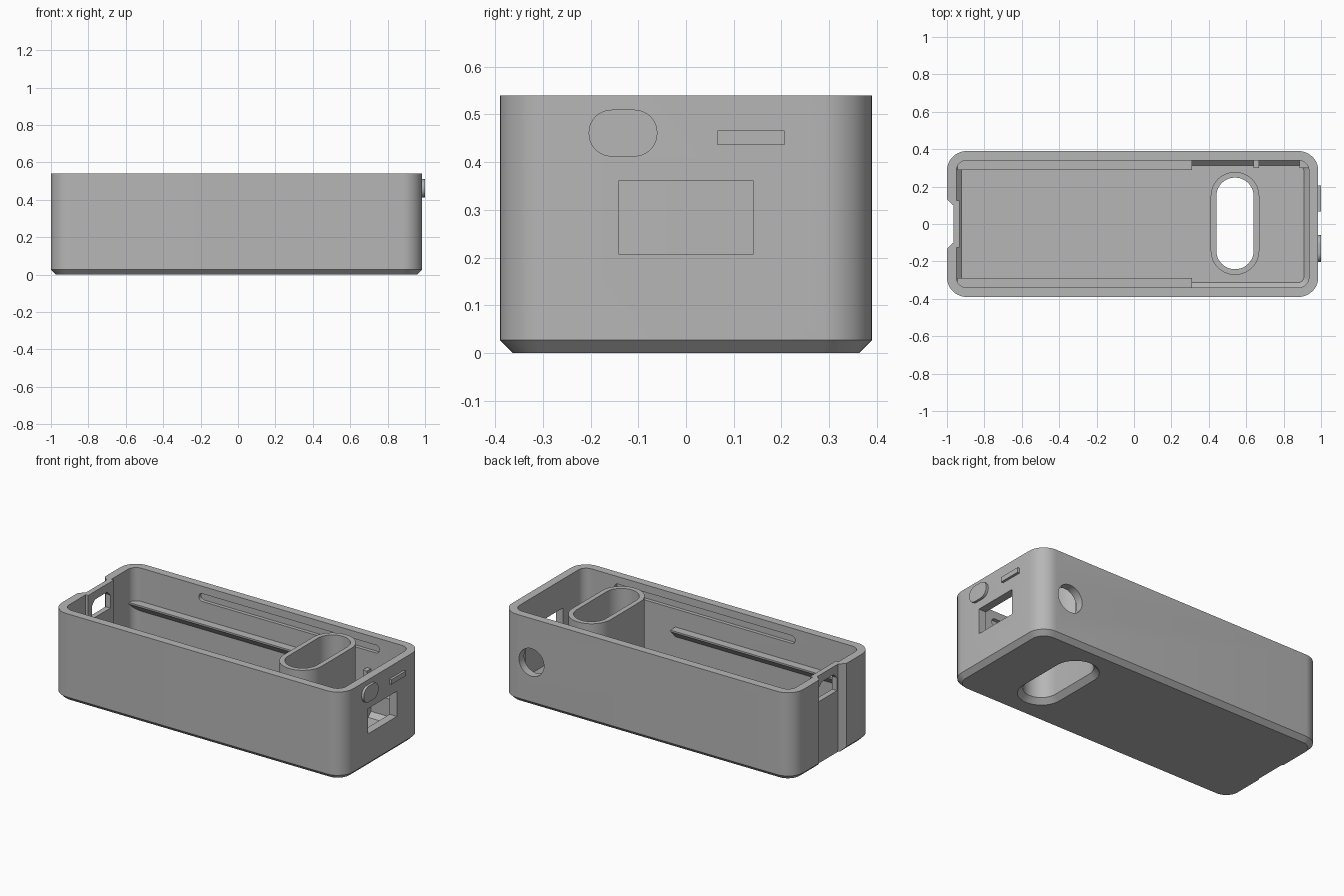
import bpy, bmesh, math

cube = bpy.data.objects.get("Cube")
if cube:
    bpy.data.objects.remove(cube, do_unlink=True)

grey = bpy.data.materials.new("matte_grey")
grey.use_nodes = True
grey.diffuse_color = (0.47, 0.47, 0.47, 1)
grey.node_tree.nodes["Principled BSDF"].inputs["Base Color"].default_value = grey.diffuse_color


def rounded(cu, cv, hu, hv, r, n=10):
    """Outline of a rounded rectangle, counter-clockwise."""
    pts = []
    corners = [(1, 1), (-1, 1), (-1, -1), (1, -1)]
    for q, (su, sv) in enumerate(corners):
        for i in range(n + 1):
            a = math.pi / 2 * (q + i / n)
            pts.append((cu + su * (hu - r) + r * math.cos(a),
                        cv + sv * (hv - r) + r * math.sin(a)))
    return pts


def place(axis, u, v, w):
    return {"x": (w, u, v), "y": (u, w, v), "z": (u, v, w)}[axis]


def loft(name, rings, axis="z", closed=False):
    """Skin (offset, outline) rings along an axis; closed makes a tube."""
    bm = bmesh.new()
    loops = [[bm.verts.new(place(axis, u, v, w)) for u, v in pts] for w, pts in rings]
    n = len(loops[0])
    pairs = list(zip(loops, loops[1:]))
    if closed:
        pairs.append((loops[-1], loops[0]))
    else:
        bm.faces.new(loops[0])
        bm.faces.new(loops[-1])
    for a, b in pairs:
        for i in range(n):
            j = (i + 1) % n
            bm.faces.new((a[i], a[j], b[j], b[i]))
    bmesh.ops.recalc_face_normals(bm, faces=bm.faces[:])
    mesh = bpy.data.meshes.new(name)
    bm.to_mesh(mesh)
    bm.free()
    mesh.materials.append(grey)
    obj = bpy.data.objects.new(name, mesh)
    bpy.context.scene.collection.objects.link(obj)
    return obj


def prism(name, pts, axis, a, b):
    return loft(name, [(a, pts), (b, pts)], axis)


def box(name, x0, x1, y0, y1, z0, z1):
    return prism(name, [(x0, y0), (x1, y0), (x1, y1), (x0, y1)], "z", z0, z1)


def combine(target, tool, operation="DIFFERENCE"):
    mod = target.modifiers.new("cut", "BOOLEAN")
    mod.operation, mod.solver, mod.object = operation, "EXACT", tool
    bpy.context.view_layer.objects.active = target
    bpy.ops.object.modifier_apply(modifier=mod.name)
    bpy.data.objects.remove(tool, do_unlink=True)


CX, HX, HY, TOP, CH = -0.0075, 0.9925, 0.39, 0.54, 0.027
WALL, FLOOR = 0.05, 0.05


def outline(inset, r):
    return rounded(CX, 0, HX - inset, HY - inset, r)


# Tray with chamfered outer and inner bottom edges
body = loft("case_body", [(0, outline(CH, 0.08)), (CH, outline(0, 0.105)), (TOP, outline(0, 0.105))])
combine(body, loft("cavity", [(FLOOR, outline(WALL + CH, 0.03)),
                              (FLOOR + CH, outline(WALL, 0.055)),
                              (TOP + 0.1, outline(WALL, 0.055))]))

# Cable end: inner boss, outer groove and window
combine(body, box("boss", -0.98, -0.933, -0.125, 0.125, 0.03, TOP), "UNION")
combine(body, prism("groove", [(-1.02, -0.15), (-0.966, -0.1), (-0.966, 0.1), (-1.02, 0.15)],
                    "z", -0.1, TOP + 0.1))
combine(body, prism("cable_window", [(-0.09, 0.38), (0.09, 0.38), (0.09, 0.46),
                                     (0.06, 0.49), (-0.06, 0.49), (-0.09, 0.46)],
                    "x", -1.1, -0.9))

# Switch window in the other end and round hole in the back
combine(body, box("switch_window", 0.9, 1.1, -0.14, 0.14, 0.207, 0.362))
combine(body, prism("round_hole", rounded(0.78, 0.27, 0.085, 0.085, 0.085), "y", 0.3, 0.5))

# Snap grooves for the lid along both inner side walls
for side in (-1, 1):
    combine(body, prism("snap_groove", rounded(0.11, 0.47, 0.615, 0.024, 0.023),
                        "y", side * 0.32, side * 0.362))


def oval(grow):
    return rounded(0.54, 0.003, 0.1 + grow, 0.245 + grow, 0.0999 + grow, 12)


# Oval well through the floor
combine(body, loft("well_hole", [(-0.01, oval(0.04)), (0.03, oval(0)), (0.2, oval(0))]))
well = loft("oval_well", [(FLOOR, oval(0.03)), (TOP, oval(0.03)), (TOP, oval(0)), (FLOOR, oval(0))],
            closed=True)

parts = [body, well]

# Board rails with sloped undersides
for side, label in ((-1, "front"), (1, "back")):
    section = [(side * 0.35, 0.335), (side * 0.29, 0.335), (side * 0.29, 0.325), (side * 0.35, 0.265)]
    parts.append(prism(label + "_rail", section, "x", -0.945, 0.31))

# Small posts either side of the round hole
parts.append(box("thin_post", 0.64, 0.668, 0.3, 0.35, 0.04, 0.34))
parts.append(box("corner_post", 0.885, 0.94, 0.3, 0.345, 0.06, 0.34))

# Plain raised touch marks above the switch window
parts.append(prism("oval_pad", rounded(-0.132, 0.461, 0.072, 0.049, 0.048), "x", 0.975, 1.0))
parts.append(box("bar_pad", 0.975, 1.0, 0.066, 0.206, 0.436, 0.466))

bpy.ops.object.select_all(action="DESELECT")
for obj in parts:
    obj.select_set(True)
bpy.context.view_layer.objects.active = body
bpy.ops.object.shade_smooth_by_angle(angle=math.radians(30))
